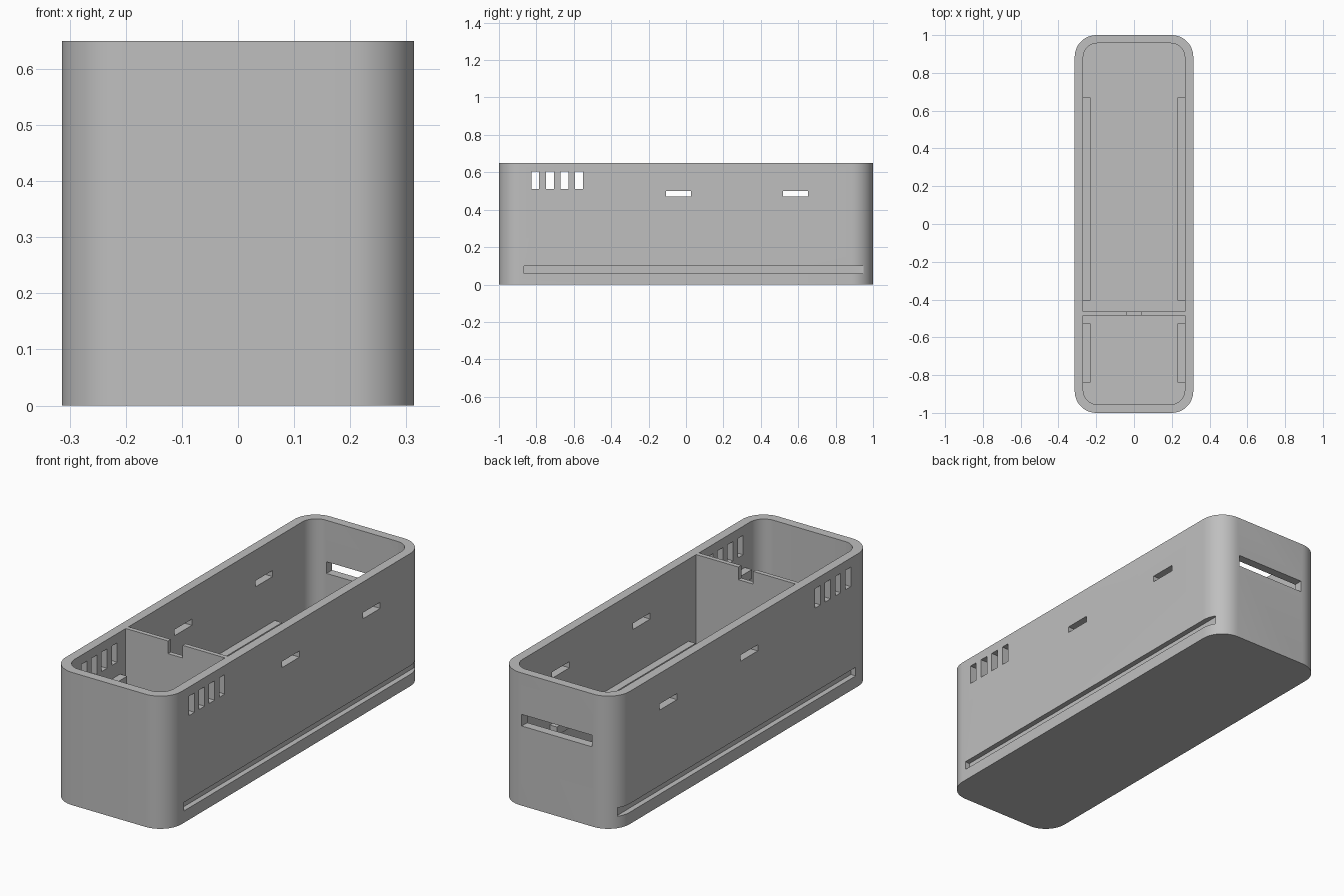
import bpy, bmesh, math

cube = bpy.data.objects.get("Cube")
if cube:
    bpy.data.objects.remove(cube, do_unlink=True)

grey = bpy.data.materials.new("plain grey")
grey.use_nodes = True
grey.diffuse_color = (0.52, 0.52, 0.52, 1)
grey.node_tree.nodes["Principled BSDF"].inputs["Base Color"].default_value = (0.52, 0.52, 0.52, 1)


def prism(name, x, y, z, front_r=0.0, back_r=0.0, steps=12):
    """Upright block spanning the given ranges, with rounded vertical corners."""
    corners = [(x[1], y[1], -1, -1, back_r), (x[0], y[1], 1, -1, back_r),
               (x[0], y[0], 1, 1, front_r), (x[1], y[0], -1, 1, front_r)]
    bm = bmesh.new()
    outline = []
    for i, (cx, cy, sx, sy, r) in enumerate(corners):
        for k in range(steps + 1 if r else 1):
            a = math.pi / 2 * (i + k / steps)
            px = cx + r * (sx + math.cos(a)) if r else cx
            py = cy + r * (sy + math.sin(a)) if r else cy
            outline.append(bm.verts.new((px, py, z[0])))
    base = bm.faces.new(outline)
    top = bmesh.ops.extrude_face_region(bm, geom=[base])["geom"]
    bmesh.ops.translate(bm, vec=(0, 0, z[1] - z[0]),
                        verts=[v for v in top if isinstance(v, bmesh.types.BMVert)])
    bmesh.ops.recalc_face_normals(bm, faces=bm.faces)
    mesh = bpy.data.meshes.new(name)
    bm.to_mesh(mesh)
    bm.free()
    mesh.materials.append(grey)
    obj = bpy.data.objects.new(name, mesh)
    bpy.context.collection.objects.link(obj)
    return obj


def cut(target, x, y, z, front_r=0.0, back_r=0.0):
    """Subtract a block from the target and discard the cutter."""
    cutter = prism("cutter", x, y, z, front_r, back_r)
    cutter.hide_render = True
    bpy.context.view_layer.objects.active = target
    mod = target.modifiers.new("cut", "BOOLEAN")
    mod.operation = "DIFFERENCE"
    mod.solver = "EXACT"
    mod.object = cutter
    bpy.ops.object.modifier_apply(modifier=mod.name)
    bpy.data.objects.remove(cutter, do_unlink=True)


HALF, INNER, HEIGHT, FLOOR = 0.314, 0.269, 0.65, 0.045
OVER = HEIGHT + 0.1
through = (-0.5, 0.5)

# Outer shell with a long rear bay and a short front bay
case = prism("case_body", (-HALF, HALF), (-1, 1), (0, HEIGHT), 0.115, 0.115)
cut(case, (-INNER, INNER), (-0.463, 0.957), (FLOOR, OVER), back_r=0.075)
cut(case, (-INNER, INNER), (-0.955, -0.485), (FLOOR, OVER), front_r=0.075)

# Cable notch in the dividing wall
cut(case, (-0.04, 0.04), (-0.5, -0.45), (HEIGHT - 0.062, OVER))

# Vent slots and clip windows through both side walls
for i in range(4):
    y = -0.806 + 0.078 * i
    cut(case, through, (y - 0.021, y + 0.021), (0.51, 0.605))
for y in (-0.04, 0.585):
    cut(case, through, (y - 0.067, y + 0.067), (0.47, 0.5))

# Wide slot in the back wall
cut(case, (-0.19, 0.19), (0.9, 1.1), (0.39, 0.447))

# Long shallow grooves low on both sides
for s in (-1, 1):
    cut(case, sorted((s * (HALF - 0.026), s * 0.5)), (-0.865, 0.95), (0.058, 0.1))

# Inner support rails
for side, s in (("left", 1), ("right", -1)):
    x = sorted((s * 0.231, s * (INNER + 0.005)))
    prism(side + "_rear_rail", x, (-0.405, 0.67), (0.205, 0.248))
    prism(side + "_front_rail", x, (-0.84, -0.528), (0.4, 0.443))

bpy.ops.object.select_all(action="DESELECT")
case.select_set(True)
bpy.context.view_layer.objects.active = case
bpy.ops.object.shade_smooth_by_angle(angle=math.radians(30))
